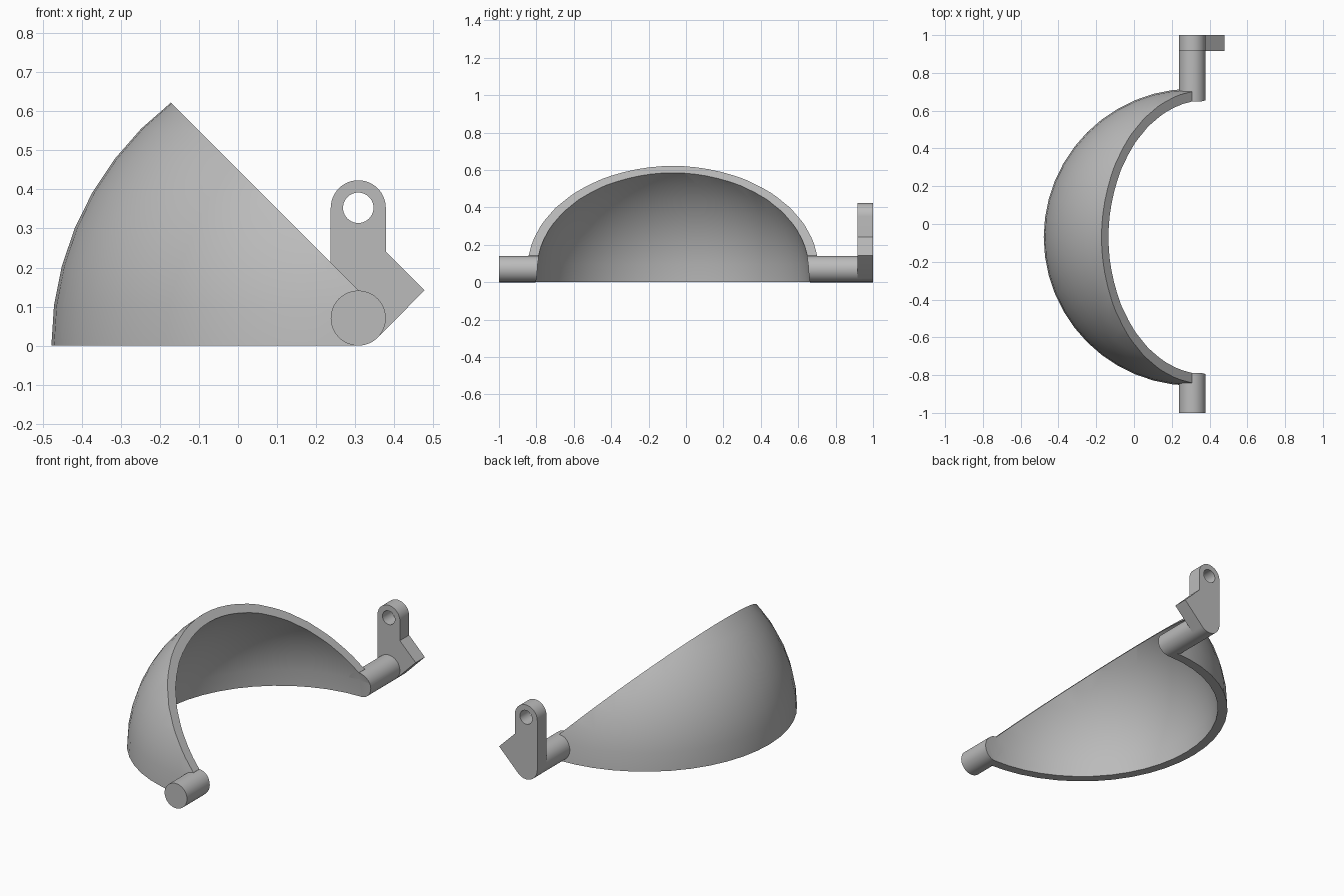
import bpy, bmesh, math
from mathutils import Matrix, Vector

if "Cube" in bpy.data.objects:
    bpy.data.objects.remove(bpy.data.objects["Cube"], do_unlink=True)

PIVOT_X, SHELL_Y = 0.308, -0.07      # hinge axis x, shell centre y
OUTER_R, INNER_R = 0.786, 0.734
PIN_R = 0.0705
CENTRE = Vector((PIVOT_X, SHELL_Y, 0))

grey = bpy.data.materials.new("plain grey")
grey.use_nodes = True
colour = (0.5, 0.5, 0.5, 1)
grey.diffuse_color = colour
grey.node_tree.nodes["Principled BSDF"].inputs["Base Color"].default_value = colour


def add_object(name, bm):
    bmesh.ops.recalc_face_normals(bm, faces=bm.faces)
    mesh = bpy.data.meshes.new(name)
    bm.to_mesh(mesh)
    bm.free()
    mesh.materials.append(grey)
    obj = bpy.data.objects.new(name, mesh)
    bpy.context.collection.objects.link(obj)
    return obj


def sphere(name, radius):
    bm = bmesh.new()
    bmesh.ops.create_uvsphere(bm, u_segments=48, v_segments=24, radius=radius,
                              matrix=Matrix.Translation(CENTRE))
    return add_object(name, bm)


def prism(name, outline, y0, y1):
    """Extrude an (x, z) outline along y."""
    bm = bmesh.new()
    face = bm.faces.new([bm.verts.new((x, y0, z)) for x, z in outline])
    side = bmesh.ops.extrude_face_region(bm, geom=[face])["geom"]
    bmesh.ops.translate(bm, vec=(0, y1 - y0, 0),
                        verts=[v for v in side if isinstance(v, bmesh.types.BMVert)])
    return add_object(name, bm)


def arc(cx, cz, radius, start, end, steps):
    angles = [math.radians(start + (end - start) * i / steps) for i in range(steps + 1)]
    return [(cx + radius * math.cos(a), cz + radius * math.sin(a)) for a in angles]


def cut(obj, cutter, operation="DIFFERENCE"):
    mod = obj.modifiers.new("cut", "BOOLEAN")
    mod.operation, mod.solver, mod.object = operation, "EXACT", cutter
    cutter.hide_render = True


def finish(obj):
    """Bake the cuts and smooth the round surfaces."""
    bpy.context.view_layer.update()
    graph = bpy.context.evaluated_depsgraph_get()
    obj.data = bpy.data.meshes.new_from_object(obj.evaluated_get(graph))
    obj.modifiers.clear()
    bpy.ops.object.select_all(action="DESELECT")
    obj.select_set(True)
    bpy.context.view_layer.objects.active = obj
    bpy.ops.object.shade_smooth_by_angle(angle=math.radians(30))


# Hollow visor shell, sliced flat below, upright at the hinge and at 45 degrees above
shell = sphere("visor_shell", OUTER_R)
hollow = sphere("hollow_cutter", INNER_R)
wedge = prism("wedge_cutter", [(-1, 0.0005), (PIVOT_X, 0.0005), (PIVOT_X, 0.142),
                               (PIVOT_X - 1, 1.142), (-1, 1.142)], -1.2, 1.2)
cut(shell, hollow)
cut(shell, wedge, "INTERSECT")
finish(shell)

# Hinge pins, with inner ends following the hollow
circle = arc(PIVOT_X, PIN_R, PIN_R, 0, 360, 48)[:-1]
for name, y0, y1 in (("front_pin", -1, -0.74), ("back_pin", 0.6, 0.94)):
    pin = prism(name, circle, y0, y1)
    cut(pin, hollow)
    finish(pin)

# Lever plate: round foot, pointed elbow, round eye on top
eye_z = 0.353
outline = (arc(PIVOT_X, PIN_R, PIN_R, 180, 315, 18)
           + [(0.478, 0.142), (PIVOT_X + PIN_R, 0.241)]
           + arc(PIVOT_X, eye_z, PIN_R, 0, 180, 24))
lever = prism("lever_plate", outline, 0.917, 1)
eye = prism("eye_cutter", arc(PIVOT_X, eye_z, 0.039, 0, 360, 40)[:-1], 0.8, 1.1)
cut(lever, eye)
finish(lever)

for helper in (hollow, wedge, eye):
    bpy.data.objects.remove(helper, do_unlink=True)
